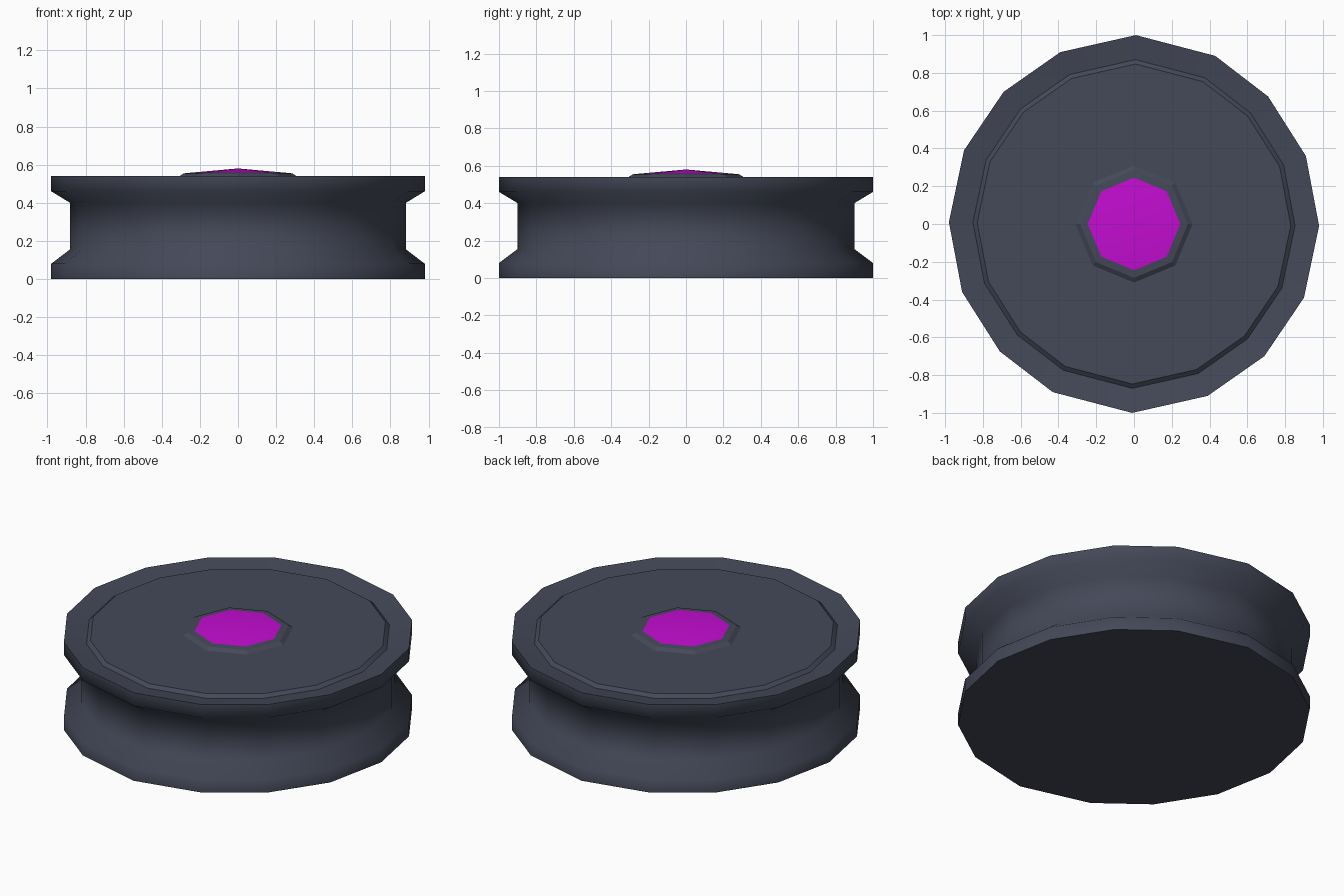
import bpy, bmesh, math

if "Cube" in bpy.data.objects:
    bpy.data.objects.remove(bpy.data.objects["Cube"])

def material(name, rgb):
    m = bpy.data.materials.new(name)
    m.diffuse_color = (*rgb, 1)
    m.use_nodes = True
    m.node_tree.nodes["Principled BSDF"].inputs["Base Color"].default_value = m.diffuse_color
    return m

slate = material("dark slate", (0.058, 0.066, 0.098))
magenta = material("magenta", (0.55, 0.004, 0.64))

# Sixteen-sided outline: half the points, the other half by a half turn
half = [(0.98, -0.01), (0.91, 0.36), (0.71, 0.675), (0.43, 0.89),
        (0.01, 1.0), (-0.39, 0.91), (-0.69, 0.70), (-0.90, 0.39)]
outline = half + [(-x, -y) for x, y in half]
octagon = [(math.cos(i * math.pi / 4), math.sin(i * math.pi / 4)) for i in range(8)]

def stack(name, shape, profile, mat, angle, cap_bottom=False, cap_top=False):
    """Skin scaled copies of a shape along a (scale, z) profile; scale 0 is an apex."""
    bm = bmesh.new()
    rings = []
    for s, z in profile:
        if s == 0:
            rings.append([bm.verts.new((0, 0, z))])
        else:
            rings.append([bm.verts.new((x * s, y * s, z)) for x, y in shape])
    n = len(shape)
    for a, b in zip(rings, rings[1:]):
        for i in range(n):
            j = (i + 1) % n
            if len(b) == 1:
                bm.faces.new((a[i], a[j], b[0]))
            else:
                bm.faces.new((a[i], a[j], b[j], b[i]))
    if cap_bottom:
        bm.faces.new(rings[0][::-1])
    if cap_top:
        bm.faces.new(rings[-1])
    me = bpy.data.meshes.new(name)
    bm.to_mesh(me)
    bm.free()
    me.materials.append(mat)
    ob = bpy.data.objects.new(name, me)
    bpy.context.collection.objects.link(ob)
    bpy.ops.object.select_all(action='DESELECT')
    ob.select_set(True)
    bpy.context.view_layer.objects.active = ob
    bpy.ops.object.shade_smooth_by_angle(angle=math.radians(angle))
    return ob

# Spool body with waisted side and rim sloping in to a shallow groove
stack("spool_body", outline,
      [(1, 0), (1, 0.08), (0.9, 0.155), (0.9, 0.40), (1, 0.46), (1, 0.54), (0.87, 0.52)],
      slate, 65, cap_bottom=True)

# Raised plate inside the groove
stack("top_plate", outline, [(0.87, 0.52), (0.847, 0.538)], slate, 30, cap_top=True)

# Hub bezel and domed cap
stack("hub_bezel", octagon, [(0.31, 0.538), (0.285, 0.554), (0.245, 0.558)], slate, 20)
stack("hub_cap", octagon, [(0.245, 0.558), (0, 0.58)], magenta, 30)
